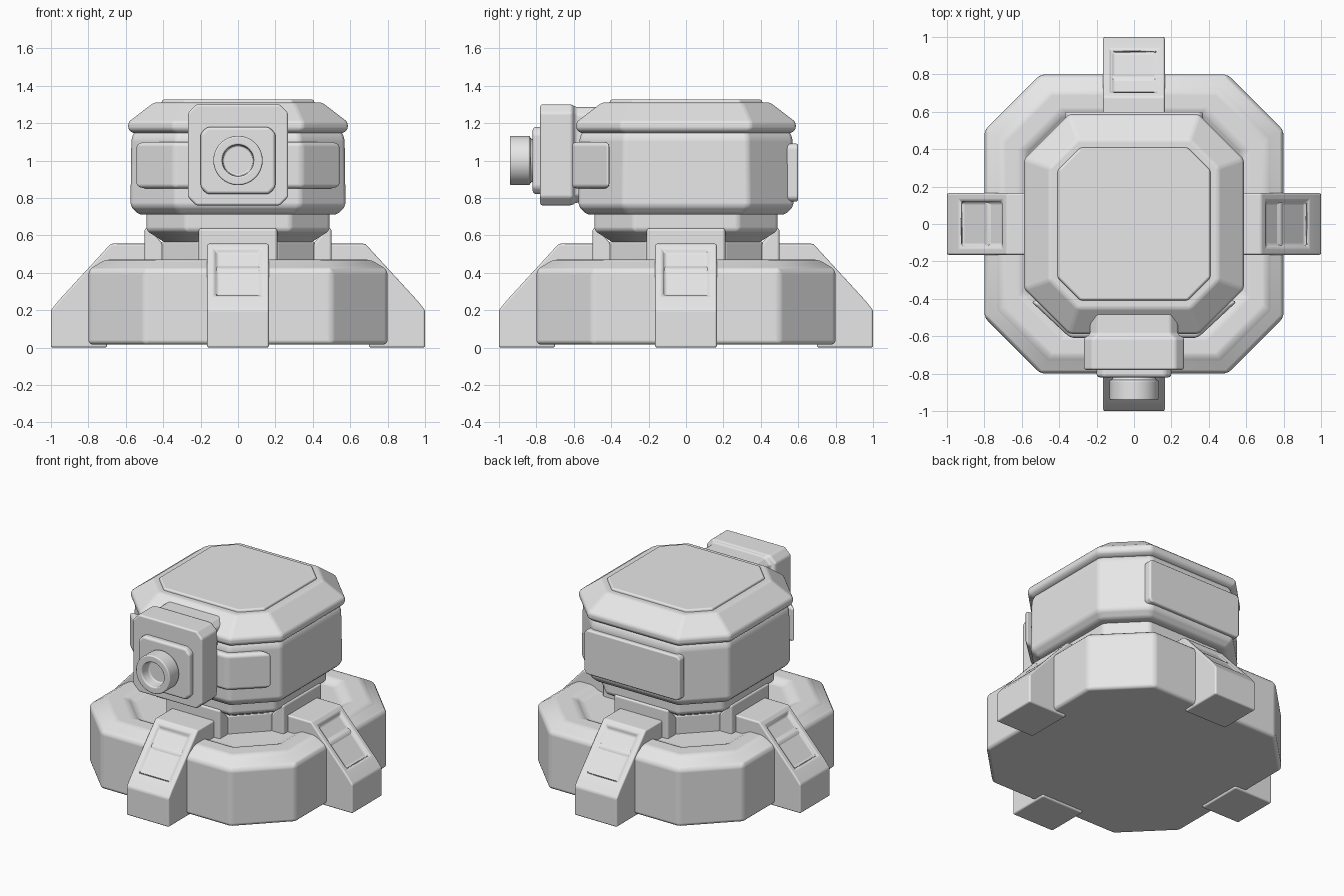
import bpy, bmesh
from math import cos, sin, pi, radians
from mathutils import Matrix

cube = bpy.data.objects.get("Cube")
if cube:
    bpy.data.objects.remove(cube, do_unlink=True)

grey = bpy.data.materials.new("plain_grey")
grey.use_nodes = True
grey.diffuse_color = (0.8, 0.8, 0.8, 1)
grey.node_tree.nodes["Principled BSDF"].inputs["Base Color"].default_value = (0.8, 0.8, 0.8, 1)

TO_FRONT = Matrix.Rotation(radians(90), 4, "X")  # local z becomes -y, local y becomes z


def finish(name, bm, bevel=0.02, matrix=None):
    """Turn a bmesh into a smooth shaded object with softened edges."""
    bmesh.ops.recalc_face_normals(bm, faces=bm.faces)
    if matrix:
        bm.transform(matrix)
    for f in bm.faces:
        f.smooth = True
    mesh = bpy.data.meshes.new(name)
    bm.to_mesh(mesh)
    bm.free()
    mesh.materials.append(grey)
    obj = bpy.data.objects.new(name, mesh)
    bpy.context.collection.objects.link(obj)
    mod = obj.modifiers.new("soft_edges", "BEVEL")
    mod.width = bevel
    mod.segments = 3
    mod.limit_method = "ANGLE"
    mod.angle_limit = radians(25)
    mod.harden_normals = True
    return obj


def octagon(hx, hy, c):
    """Rectangle outline with cut corners."""
    return [(hx, c - hy), (hx, hy - c), (hx - c, hy), (c - hx, hy),
            (-hx, hy - c), (-hx, c - hy), (c - hx, -hy), (hx - c, -hy)]


def circle(r, n=32):
    return [(r * cos(2 * pi * i / n), r * sin(2 * pi * i / n)) for i in range(n)]


def loft(name, rings, bevel=0.02, matrix=None):
    """Skin a stack of (outline, height) rings and cap both ends."""
    bm = bmesh.new()
    loops = [[bm.verts.new((x, y, h)) for x, y in pts] for pts, h in rings]
    n = len(loops[0])
    for a, b in zip(loops, loops[1:]):
        for i in range(n):
            j = (i + 1) % n
            bm.faces.new((a[i], a[j], b[j], b[i]))
    bm.faces.new(loops[0])
    bm.faces.new(loops[-1])
    return finish(name, bm, bevel, matrix)


def tower(name, rings, bevel):
    """Square stack with cut corners from (half width, corner cut, z)."""
    return loft(name, [(octagon(h, h, c), z) for h, c, z in rings], bevel)


def side_profile(half_width, profile):
    """Extrude a (distance forward, height) profile across x."""
    bm = bmesh.new()
    face = bm.faces.new([bm.verts.new((-half_width, -r, z)) for r, z in profile])
    out = bmesh.ops.extrude_face_region(bm, geom=[face])["geom"]
    moved = [v for v in out if isinstance(v, bmesh.types.BMVert)]
    bmesh.ops.translate(bm, verts=moved, vec=(2 * half_width, 0, 0))
    bmesh.ops.recalc_face_normals(bm, faces=bm.faces)
    return bm


# Base with a shallow recess in its top
tower("base", [(0.8, 0.3, 0.015), (0.8, 0.3, 0.415), (0.71, 0.26, 0.47),
               (0.6, 0.22, 0.47), (0.56, 0.2, 0.44)], 0.025)

# Neck and swivel collar
tower("neck", [(0.41, 0.2, 0.42), (0.41, 0.2, 0.57)], 0.015)
tower("collar", [(0.38, 0.17, 0.555), (0.49, 0.21, 0.625), (0.49, 0.21, 0.73)], 0.02)

# Head body, roof and roof plate
tower("head_body", [(0.53, 0.22, 0.71), (0.575, 0.24, 0.755),
                    (0.57, 0.24, 1.12), (0.55, 0.23, 1.16)], 0.02)
tower("head_roof", [(0.56, 0.23, 1.145), (0.587, 0.24, 1.165), (0.587, 0.24, 1.205),
                    (0.45, 0.15, 1.31)], 0.015)
tower("roof_plate", [(0.412, 0.12, 1.29), (0.405, 0.12, 1.326)], 0.01)

# Four legs with brackets on the inner side
leg_profile = [(0.7, 0), (1, 0), (1, 0.2), (0.96, 0.25), (0.68, 0.555),
               (0.48, 0.555), (0.48, 0.42), (0.7, 0.3)]
bracket_profile = [(0.4, 0.42), (0.5, 0.42), (0.5, 0.638), (0.47, 0.638), (0.4, 0.55)]
for i, side in enumerate(("front", "left", "back", "right")):
    turn = Matrix.Rotation(i * pi / 2, 4, "Z")
    bm = side_profile(0.165, leg_profile)
    bm.normal_update()
    slope = max((f for f in bm.faces if f.normal.z > 0.3 and f.normal.y < -0.3),
                key=lambda f: f.calc_area())
    bmesh.ops.inset_region(bm, faces=[slope], thickness=0.055)
    bmesh.ops.inset_region(bm, faces=[slope], thickness=0.02, depth=-0.018)
    finish(side + "_leg", bm, 0.018, turn)
    finish(side + "_bracket", side_profile(0.21, bracket_profile), 0.025, turn)

# Armour band wrapping the front corners of the head
band = [(-0.555, -0.41), (-0.34, -0.61), (0.34, -0.61), (0.555, -0.41)]
loft("front_band", [(band, 0.85), (band, 1.1)], 0.025)

# Back panel
loft("back_panel", [(octagon(0.37, 0.155, 0.02), -0.6), (octagon(0.37, 0.155, 0.02), -0.54)],
     0.012, Matrix.Translation((0, 0, 0.935)) @ TO_FRONT)

# Gun housing, mount plate and hollow barrel
loft("gun_housing", [(octagon(0.235, 0.255, 0.04), 0.45), (octagon(0.235, 0.255, 0.04), 0.59),
                     (octagon(0.268, 0.27, 0.045), 0.61), (octagon(0.268, 0.27, 0.045), 0.78)],
     0.022, Matrix.Translation((0, 0, 1.03)) @ TO_FRONT)
at_barrel = Matrix.Translation((0, 0, 1)) @ TO_FRONT
loft("mount_plate", [(octagon(0.2, 0.18, 0.035), 0.75), (octagon(0.2, 0.18, 0.035), 0.82)],
     0.018, at_barrel)
loft("barrel", [(circle(0.115), 0.8), (circle(0.115), 0.83), (circle(0.132), 0.835),
                (circle(0.132), 0.942), (circle(0.085), 0.942), (circle(0.08), 0.87)],
     0.012, at_barrel)
